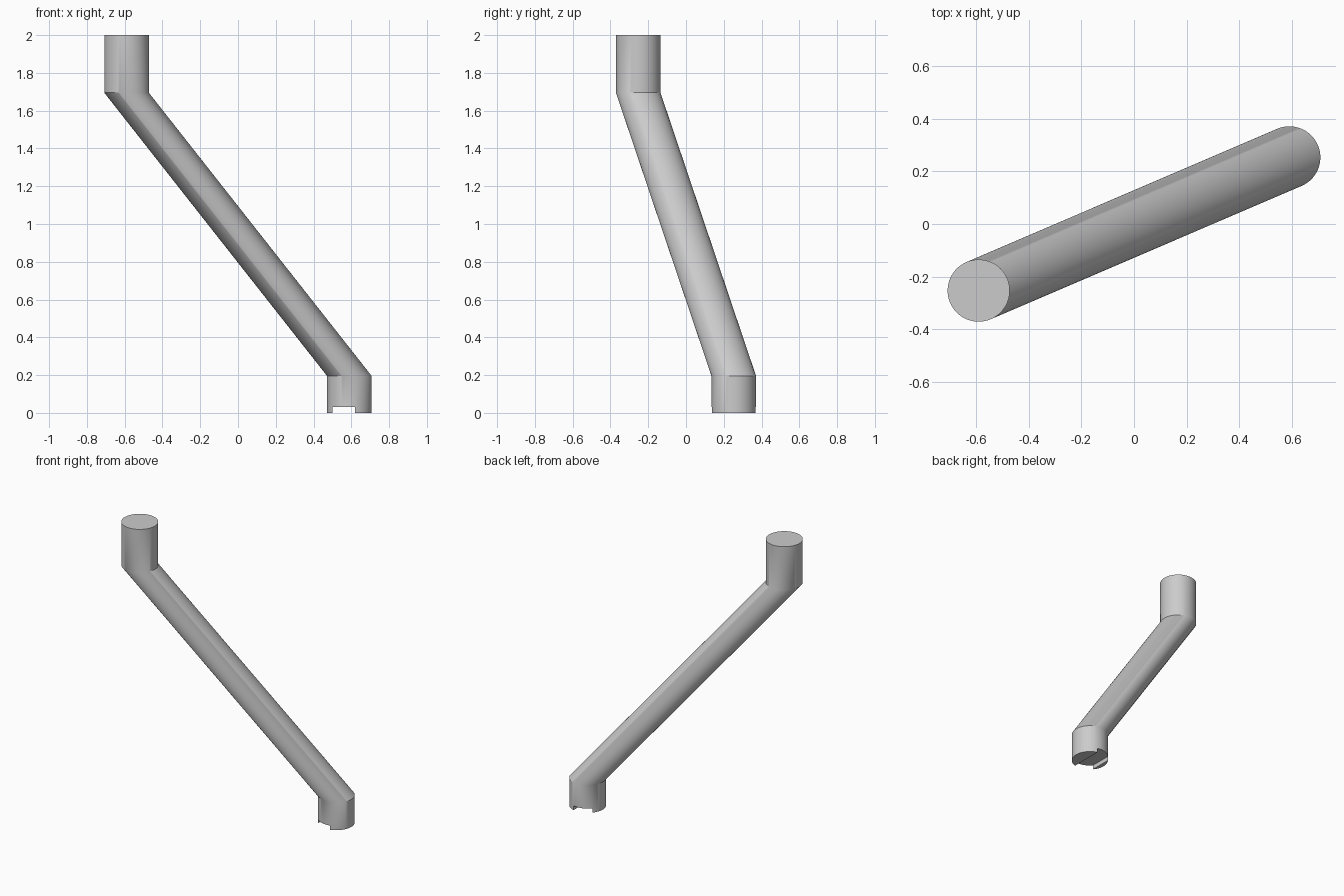
import bpy
import bmesh
import math
from mathutils import Vector

cube = bpy.data.objects.get("Cube")
if cube:
    bpy.data.objects.remove(cube, do_unlink=True)

RADIUS = 0.118
SIDES = 96
# Centre line: short upright foot, slanted run, short upright head
PATH = [(0.59, 0.253, 0), (0.59, 0.253, 0.195), (-0.59, -0.253, 1.695), (-0.59, -0.253, 2)]

grey = bpy.data.materials.new("plain grey")
grey.use_nodes = True
colour = (0.6, 0.6, 0.6, 1)
grey.diffuse_color = colour
grey.node_tree.nodes["Principled BSDF"].inputs["Base Color"].default_value = colour


def add_object(name, bm):
    bmesh.ops.recalc_face_normals(bm, faces=bm.faces)
    mesh = bpy.data.meshes.new(name)
    bm.to_mesh(mesh)
    bm.free()
    mesh.materials.append(grey)
    obj = bpy.data.objects.new(name, mesh)
    bpy.context.collection.objects.link(obj)
    return obj


# Bent rod: level circles joined along the centre line
bm = bmesh.new()
rings = []
for point in PATH:
    ring = []
    for i in range(SIDES):
        a = math.tau * i / SIDES
        ring.append(bm.verts.new(Vector(point) + RADIUS * Vector((math.cos(a), math.sin(a), 0))))
    rings.append(ring)
for low, high in zip(rings, rings[1:]):
    for i in range(SIDES):
        j = (i + 1) % SIDES
        bm.faces.new((low[i], low[j], high[j], high[i]))
bm.faces.new(rings[0])
bm.faces.new(rings[-1])
rod = add_object("bent_rod", bm)

# Shallow slot running front to back across the underside of the foot
bm = bmesh.new()
bmesh.ops.create_cube(bm, size=1)
bmesh.ops.scale(bm, vec=(0.12, 0.5, 0.06), verts=bm.verts)
bmesh.ops.translate(bm, vec=(0.56, 0.253, 0), verts=bm.verts)
cutter = add_object("slot_cutter", bm)
cutter.hide_render = True

slot = rod.modifiers.new("foot_slot", 'BOOLEAN')
slot.operation = 'DIFFERENCE'
slot.solver = 'EXACT'
slot.object = cutter

bpy.ops.object.select_all(action='DESELECT')
rod.select_set(True)
bpy.context.view_layer.objects.active = rod
bpy.ops.object.modifier_apply(modifier=slot.name)
bpy.data.objects.remove(cutter, do_unlink=True)
bpy.ops.object.shade_smooth_by_angle(angle=math.radians(30))
